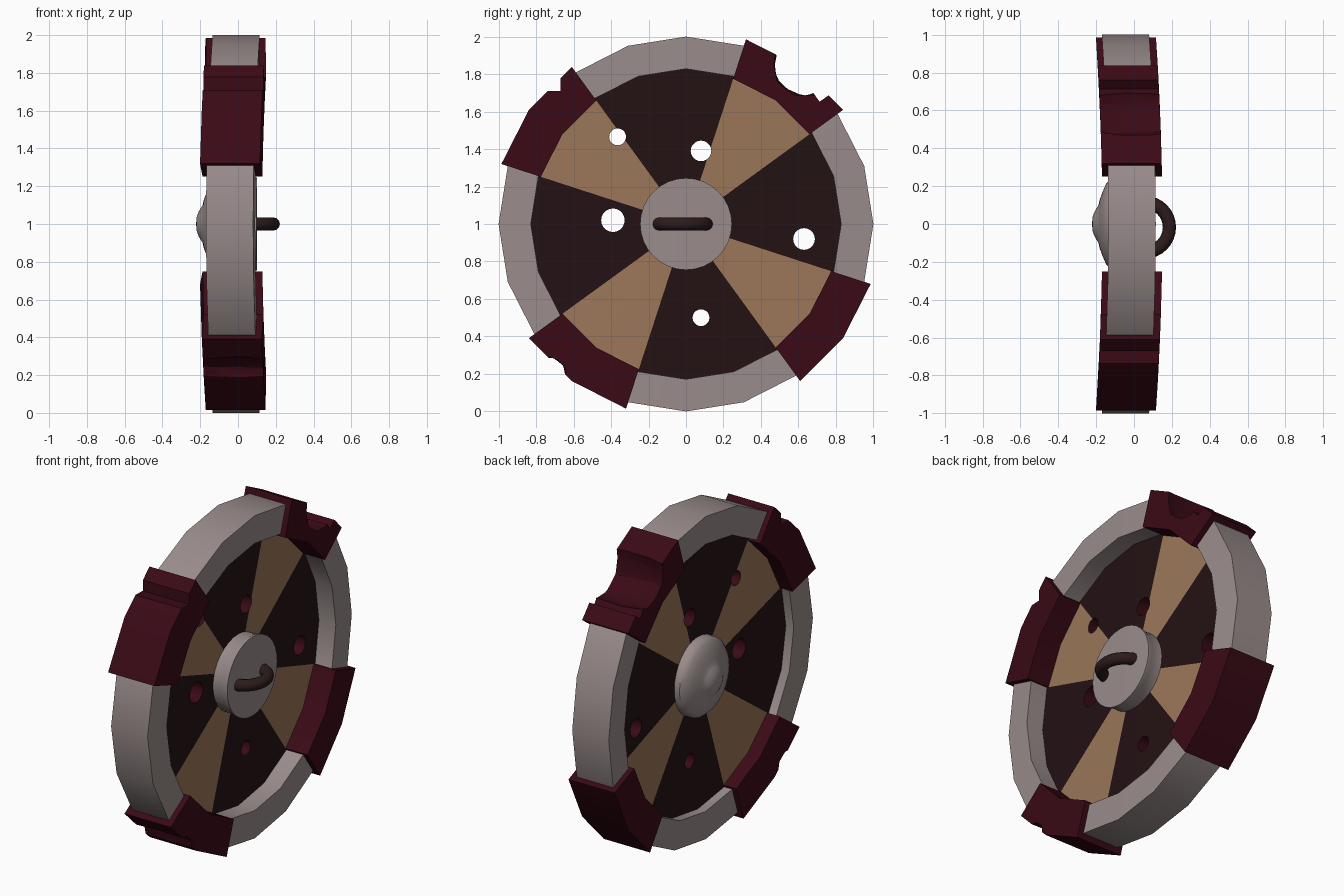
import bpy, bmesh
from math import sin, cos, pi, radians
from mathutils import Matrix, Vector

if "Cube" in bpy.data.objects:
    bpy.data.objects.remove(bpy.data.objects["Cube"])


def mat(name, rgb):
    m = bpy.data.materials.new(name)
    m.diffuse_color = (*rgb, 1)
    m.use_nodes = True
    m.node_tree.nodes["Principled BSDF"].inputs["Base Color"].default_value = m.diffuse_color
    return m


METAL = mat("pale_metal", (0.32, 0.265, 0.26))
DARK = mat("dark_wood", (0.017, 0.006, 0.007))
TAN = mat("tan_wood", (0.33, 0.185, 0.10))
RED = mat("dark_red", (0.042, 0.003, 0.008))
GRIP = mat("grip", (0.026, 0.011, 0.011))


def at(x, r, deg):
    """Point on the shield, which is bowed slightly across its width."""
    a = radians(deg)
    y = r * cos(a)
    return Vector((x - 0.035 * y * y, y, 1 + r * sin(a)))


def activate(ob):
    bpy.ops.object.select_all(action='DESELECT')
    ob.select_set(True)
    bpy.context.view_layer.objects.active = ob


def smooth(ob, deg):
    activate(ob)
    bpy.ops.object.shade_smooth_by_angle(angle=radians(deg))


def finish(bm, name, mats):
    bmesh.ops.recalc_face_normals(bm, faces=bm.faces)
    me = bpy.data.meshes.new(name)
    bm.to_mesh(me)
    bm.free()
    for m in mats:
        me.materials.append(m)
    ob = bpy.data.objects.new(name, me)
    bpy.context.collection.objects.link(ob)
    return ob


def sweep(name, profile, angles, m, loop, closed=True):
    """Sweep an (x, radius) profile around the shield axis."""
    bm = bmesh.new()
    rings = [[bm.verts.new(at(x, r, a)) for x, r in profile] for a in angles]
    n = len(profile)
    for i in range(len(rings) if loop else len(rings) - 1):
        p, q = rings[i], rings[(i + 1) % len(rings)]
        for j in range(n if closed else n - 1):
            k = (j + 1) % n
            bm.faces.new((p[j], p[k], q[k], q[j]))
    if not loop:
        bm.faces.new(rings[0])
        bm.faces.new(rings[-1])
    bmesh.ops.remove_doubles(bm, verts=bm.verts, dist=1e-5)
    return finish(bm, name, [m])


def cut(ob, kind, y, z, r, x_scale=1.0, turn=0):
    """Subtract a ball, box or drill centred at (y, z)."""
    bm = bmesh.new()
    M = Matrix.Translation((0, y, z)) @ Matrix.Rotation(radians(turn), 4, 'X')
    if kind == "ball":
        bmesh.ops.create_icosphere(bm, subdivisions=2, radius=r,
                                   matrix=M @ Matrix.Diagonal((x_scale, 1, 1, 1)))
    elif kind == "box":
        bmesh.ops.create_cube(bm, size=1, matrix=M @ Matrix.Diagonal((1, 2 * r, 2 * r, 1)))
    else:
        bmesh.ops.create_cone(bm, cap_ends=True, segments=20, radius1=r, radius2=r, depth=1,
                              matrix=M @ Matrix.Rotation(pi / 2, 4, 'Y'))
    c = finish(bm, "cutter", [RED])
    c.hide_render = True
    mod = ob.modifiers.new("cut", 'BOOLEAN')
    mod.operation, mod.solver, mod.object = 'DIFFERENCE', 'EXACT', c
    mod.material_mode = 'TRANSFER'
    activate(ob)
    bpy.ops.object.modifier_apply(modifier=mod.name)
    bpy.data.objects.remove(c)


# wooden board: 20 wedges, tan under each clamp
clamp_starts = [36, 126, 216, 306]
bm = bmesh.new()
X0, X1, R = -0.08, 0.0, 0.86
c0, c1 = bm.verts.new(at(X0, 0, 0)), bm.verts.new(at(X1, 0, 0))
ring = [(bm.verts.new(at(X0, R, 18 * i)), bm.verts.new(at(X1, R, 18 * i))) for i in range(20)]
for i in range(20):
    a, b = ring[i], ring[(i + 1) % 20]
    tan = any(s <= 18 * i < s + 36 for s in clamp_starts)
    for f in ((c0, a[0], b[0]), (c1, a[1], b[1]), (a[0], b[0], b[1], a[1])):
        bm.faces.new(f).material_index = int(tan)
board = finish(bm, "board", [DARK, TAN])
for y, z, r in [(-0.365, 1.465, 0.045), (0.08, 1.39, 0.055), (-0.39, 1.02, 0.063),
                (0.63, 0.92, 0.058), (0.08, 0.5, 0.045)]:
    cut(board, "drill", y, z, r)

# 20-sided metal rim
rim = sweep("rim", [(-0.135, 0.828), (-0.135, 1.0), (0.115, 1.0), (0.115, 0.828)],
            range(0, 360, 18), METAL, True)

# four rim clamps, three with battle damage
clamps = [sweep(f"rim_clamp_{i + 1}", [(-0.167, 0.815), (-0.167, 1.036), (0.15, 1.036), (0.15, 0.815)],
                (s, s + 18, s + 36), RED, False) for i, s in enumerate(clamp_starts)]
for ob in (clamps[0], rim):
    cut(ob, "ball", 0.635, 1.85, 0.185, 2.4)
    cut(ob, "box", 0.726, 1.729, 0.055, turn=35)
for ob in (clamps[1], rim):
    cut(ob, "box", -0.73, 1.77, 0.06)
for ob in (clamps[2], rim):
    cut(ob, "ball", -0.74, 0.19, 0.108, 5)
for ob in [rim] + clamps:
    smooth(ob, 22)

# central boss: domed front, spool-like back
boss = [(0.1, 0), (0.1, 0.245), (0.085, 0.245), (0.06, 0.235), (0.0, 0.235), (-0.08, 0.24),
        (-0.12, 0.238), (-0.145, 0.215), (-0.165, 0.17), (-0.182, 0.125), (-0.187, 0.1),
        (-0.197, 0.085), (-0.211, 0.06), (-0.219, 0.035), (-0.222, 0)]
smooth(sweep("boss", boss, [i * 11.25 for i in range(32)], METAL, True, closed=False), 40)

# curved hand grip
bm = bmesh.new()
rings = []
for i in range(17):
    a = -pi / 2 + pi * i / 16
    d = Vector((cos(a), sin(a), 0))
    o = Vector((0.055, -0.017, 1)) + 0.132 * d
    rings.append([bm.verts.new(o + 0.035 * (cos(t) * d + Vector((0, 0, sin(t)))))
                  for t in [2 * pi * k / 12 for k in range(12)]])
for p, q in zip(rings, rings[1:]):
    for k in range(12):
        bm.faces.new((p[k], p[(k + 1) % 12], q[(k + 1) % 12], q[k]))
bm.faces.new(rings[0])
bm.faces.new(rings[-1])
smooth(finish(bm, "hand_grip", [GRIP]), 50)
